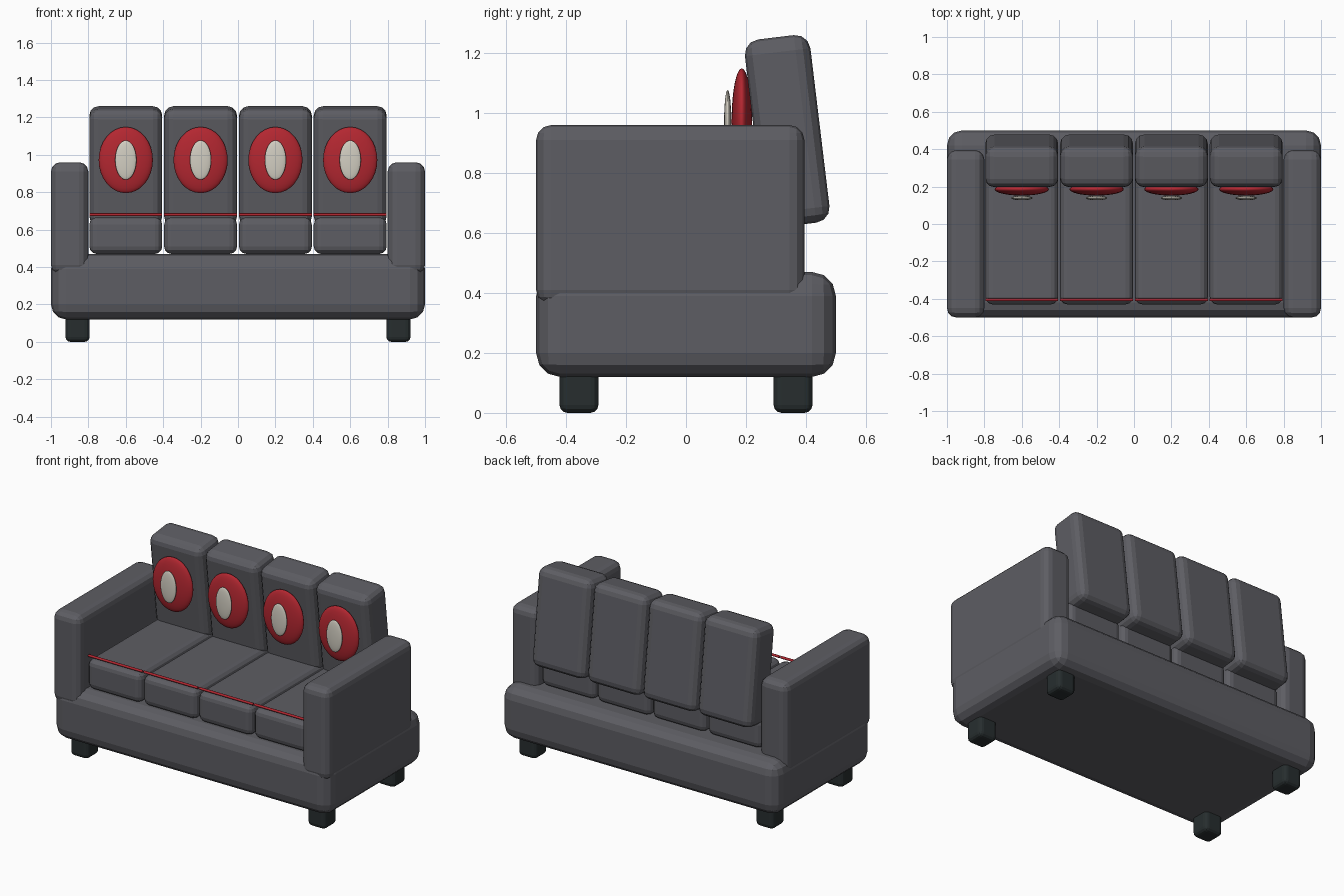
import bpy
import math

if "Cube" in bpy.data.objects:
    bpy.data.objects.remove(bpy.data.objects["Cube"])


def material(name, rgb):
    m = bpy.data.materials.new(name)
    m.diffuse_color = (*rgb, 1)
    m.use_nodes = True
    m.node_tree.nodes["Principled BSDF"].inputs["Base Color"].default_value = m.diffuse_color
    return m


FABRIC = material("dark_fabric", (0.11, 0.11, 0.125))
LEG = material("dark_leg", (0.02, 0.027, 0.028))
RED = material("red", (0.45, 0.02, 0.03))
CREAM = material("cream", (0.65, 0.62, 0.54))


def finish(name, mat):
    ob = bpy.context.object
    ob.name = name
    ob.data.materials.append(mat)
    return ob


def soft_box(name, loc, size, bevel, mat, tilt=0.0, segments=3):
    bpy.ops.mesh.primitive_cube_add(size=1, location=loc)
    ob = finish(name, mat)
    for v in ob.data.vertices:
        v.co = [c * s for c, s in zip(v.co, size)]
    ob.rotation_euler.x = tilt
    mod = ob.modifiers.new("bevel", 'BEVEL')
    mod.width = bevel
    mod.segments = segments
    return ob


def ellipsoid(name, loc, radii, mat):
    bpy.ops.mesh.primitive_uv_sphere_add(segments=32, ring_count=16, radius=1, location=loc)
    ob = finish(name, mat)
    for v in ob.data.vertices:
        v.co = [c * r for c, r in zip(v.co, radii)]
    bpy.ops.object.shade_smooth()
    return ob


# Base
soft_box("base", (0, 0, 0.295), (2, 1, 0.35), 0.08, FABRIC)

# Arms and legs
for side, sx in (("left", -1), ("right", 1)):
    soft_box(f"{side}_arm", (0.9 * sx, -0.0525, 0.66), (0.2, 0.895, 0.6), 0.05, FABRIC)
    for end, sy in (("front", -1), ("back", 1)):
        soft_box(f"{end}_{side}_leg", (0.858 * sx, 0.357 * sy, 0.075),
                 (0.13, 0.13, 0.15), 0.027, LEG)

# Four seats with piping, back cushions and round ornaments
for i in range(4):
    x = -0.6 + 0.4 * i
    soft_box(f"seat_{i + 1}", (x, -0.03, 0.568), (0.39, 0.8, 0.196), 0.04, FABRIC)
    soft_box(f"back_cushion_{i + 1}", (x, 0.3375, 0.94), (0.39, 0.22, 0.63), 0.05, FABRIC, tilt=0.12)
    ellipsoid(f"red_pad_{i + 1}", (x, 0.186, 0.972), (0.145, 0.034, 0.177), RED)
    ellipsoid(f"cream_pad_{i + 1}", (x, 0.139, 0.972), (0.057, 0.012, 0.105), CREAM)
    bpy.ops.mesh.primitive_cylinder_add(vertices=12, radius=0.008, depth=0.39,
                                        location=(x, -0.405, 0.68),
                                        rotation=(0, math.pi / 2, 0))
    finish(f"piping_{i + 1}", RED)
    bpy.ops.object.shade_smooth_by_angle(angle=math.radians(40))
